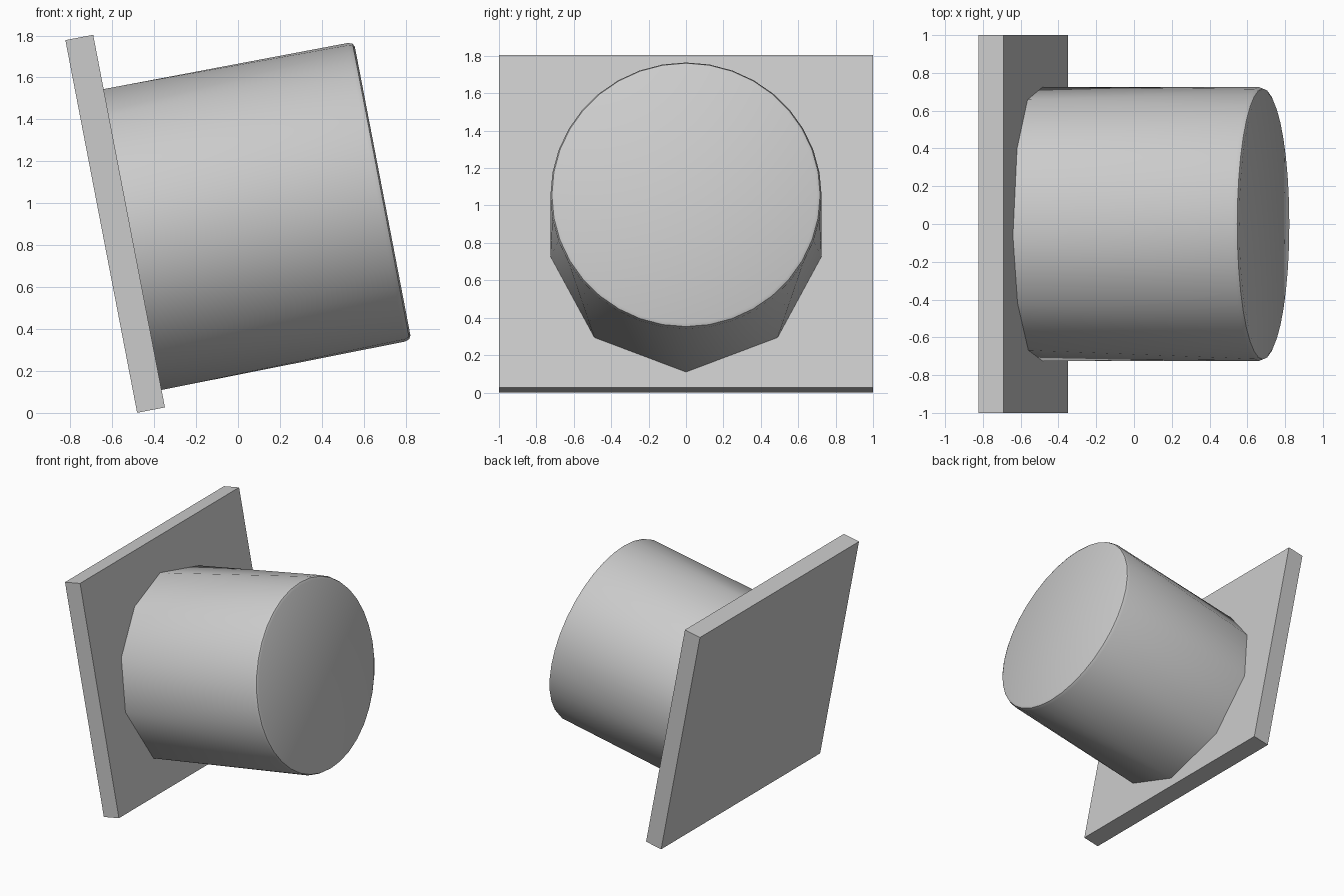
import bpy, bmesh
from math import radians, sin, cos
from mathutils import Matrix, Vector

cube = bpy.data.objects.get("Cube")
if cube:
    bpy.data.objects.remove(cube, do_unlink=True)

# Single grey material
grey = bpy.data.materials.new("plain_grey")
grey.use_nodes = True
colour = (0.6, 0.6, 0.6, 1)
grey.diffuse_color = colour
grey.node_tree.nodes["Principled BSDF"].inputs["Base Color"].default_value = colour

# Shared tilted frame: local x runs along the drum axis
TILT = Matrix.Rotation(radians(-10.9), 4, 'Y')
THICK = 0.135
frame = Matrix.Translation((-0.586, 0, 0.902)) @ TILT


def finish(name, bm):
    bmesh.ops.recalc_face_normals(bm, faces=bm.faces)
    mesh = bpy.data.meshes.new(name)
    bm.to_mesh(mesh)
    bm.free()
    mesh.materials.append(grey)
    obj = bpy.data.objects.new(name, mesh)
    bpy.context.collection.objects.link(obj)
    obj.matrix_world = frame
    return obj


def ring(bm, x, radius, angles):
    for a in map(radians, angles):
        bm.verts.new((x, radius * cos(a), radius * sin(a) - DROP))


# Square backing plate
bm = bmesh.new()
bmesh.ops.create_cube(bm, size=1, matrix=Matrix.Diagonal((THICK, 2, 1.81, 1)))
finish("backing_plate", bm)

# Drum: coarse uneven base outline blending into a round, softly edged end
DROP = 0.088
start = THICK / 2
base_angles = (-90, -48, -8, 26, 57, 95, 125, 156, 188, 228)
round_angles = [i * 10 for i in range(36)]
bm = bmesh.new()
ring(bm, start, 0.732, base_angles)
ring(bm, start + 1.185, 0.725, round_angles)
ring(bm, start + 1.207, 0.717, round_angles)
ring(bm, start + 1.215, 0.70, round_angles)
bmesh.ops.convex_hull(bm, input=bm.verts)
bmesh.ops.dissolve_limit(bm, angle_limit=radians(0.5), verts=bm.verts, edges=bm.edges)
drum = finish("drum", bm)

bpy.ops.object.select_all(action='DESELECT')
drum.select_set(True)
bpy.context.view_layer.objects.active = drum
bpy.ops.object.shade_smooth_by_angle(angle=radians(35))
